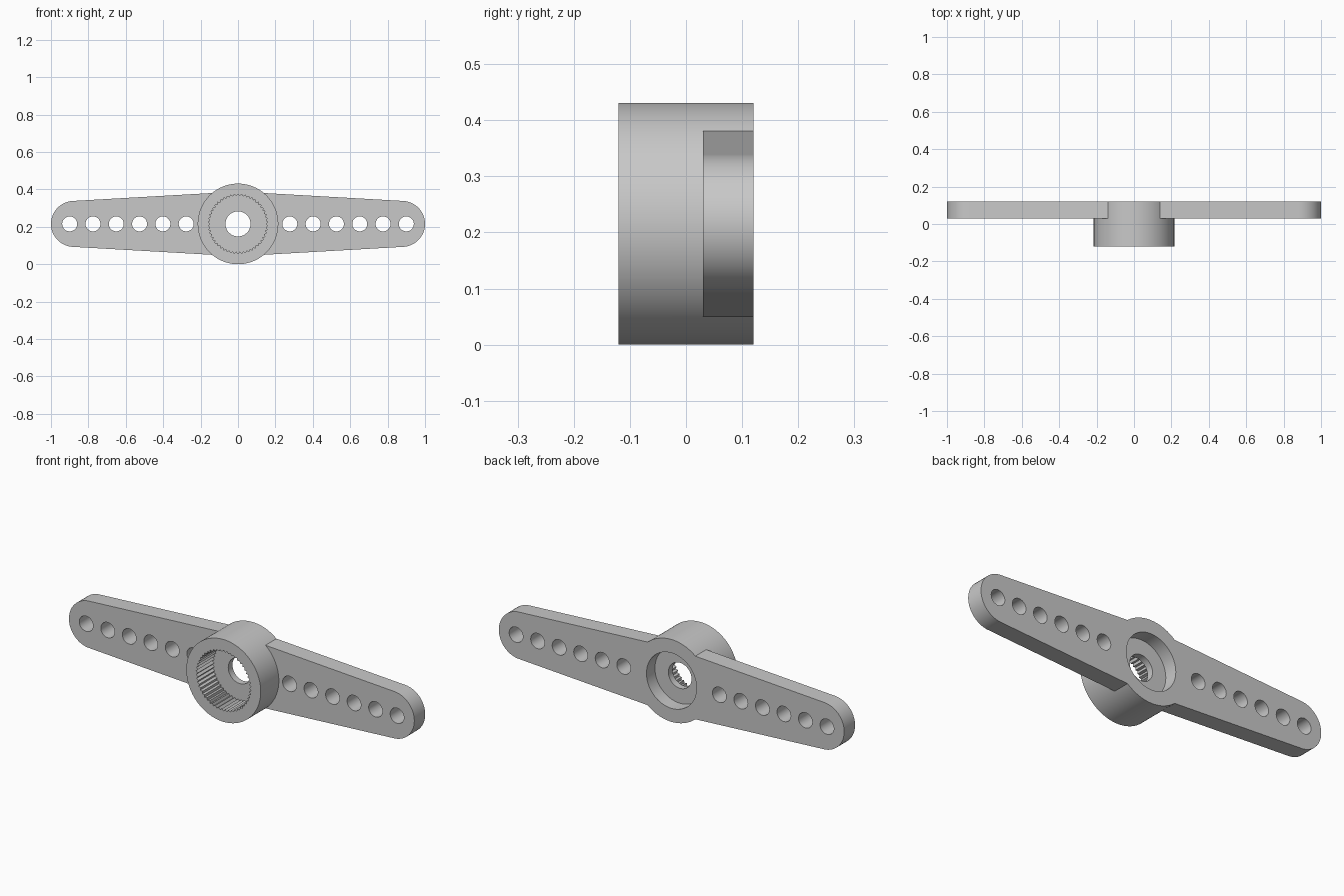
import bpy
import bmesh
from math import cos, sin, pi, radians

if "Cube" in bpy.data.objects:
    bpy.data.objects.remove(bpy.data.objects["Cube"])

HUB_R = 0.2155      # hub radius, also the height of the axis
BACK, FRONT = 0.12, -0.12
ARM_FRONT = 0.03
TIP_R = 0.123

grey = bpy.data.materials.new("grey_plastic")
grey.use_nodes = True
grey.diffuse_color = (0.58, 0.58, 0.58, 1)
grey.node_tree.nodes["Principled BSDF"].inputs["Base Color"].default_value = grey.diffuse_color


def circle(radius, cx=0.0, count=64):
    return [(cx + radius * cos(2 * pi * i / count), radius * sin(2 * pi * i / count))
            for i in range(count)]


def prism(name, outline, y0, y1):
    """Extrude an outline, drawn around the hub axis, from y0 to y1."""
    bm = bmesh.new()
    face = bm.faces.new([bm.verts.new((x, y0, HUB_R + z)) for x, z in outline])
    moved = bmesh.ops.extrude_face_region(bm, geom=[face])["geom"]
    verts = [v for v in moved if isinstance(v, bmesh.types.BMVert)]
    bmesh.ops.translate(bm, verts=verts, vec=(0, y1 - y0, 0))
    bmesh.ops.recalc_face_normals(bm, faces=bm.faces)
    mesh = bpy.data.meshes.new(name)
    bm.to_mesh(mesh)
    bm.free()
    mesh.materials.append(grey)
    obj = bpy.data.objects.new(name, mesh)
    bpy.context.collection.objects.link(obj)
    return obj


def combine(target, other, operation):
    """Apply a boolean and remove the helper object."""
    other.hide_render = True
    mod = target.modifiers.new(operation.lower(), "BOOLEAN")
    mod.operation = operation
    mod.solver = "EXACT"
    mod.object = other
    bpy.context.view_layer.objects.active = target
    bpy.ops.object.modifier_apply(modifier=mod.name)
    bpy.data.objects.remove(other)


# Tapered double arm with rounded tips
steps = 24
tip = [(1 - TIP_R + TIP_R * cos(a), TIP_R * sin(a))
       for a in (-pi / 2 + pi * i / steps for i in range(steps + 1))]
half = [(0.0, -0.173)] + tip + [(0.0, 0.173)]
outline = half + [(-x, -z) for x, z in tip]
horn = prism("servo_horn", outline, ARM_FRONT, BACK)

# Round hub
combine(horn, prism("hub", circle(HUB_R, count=96), FRONT, BACK), "UNION")

# Serrated socket in the front of the hub
teeth = 50
serration = [((0.159 if i % 2 else 0.149) * cos(pi * i / teeth),
              (0.159 if i % 2 else 0.149) * sin(pi * i / teeth)) for i in range(2 * teeth)]
combine(horn, prism("socket_cutter", serration, FRONT - 0.05, 0.015), "DIFFERENCE")

# Screw head recess at the back, and the screw bore
combine(horn, prism("recess_cutter", circle(0.145), 0.05, BACK + 0.05), "DIFFERENCE")
combine(horn, prism("bore_cutter", circle(0.067), FRONT, BACK), "DIFFERENCE")

# Six linkage holes along each arm
for side in (-1, 1):
    for i in range(6):
        hole = prism("hole_cutter", circle(0.04, side * (0.277 + 0.1246 * i), 40),
                     ARM_FRONT - 0.05, BACK + 0.05)
        combine(horn, hole, "DIFFERENCE")

bpy.ops.object.select_all(action="DESELECT")
horn.select_set(True)
bpy.context.view_layer.objects.active = horn
bpy.ops.object.shade_smooth_by_angle(angle=radians(25))
